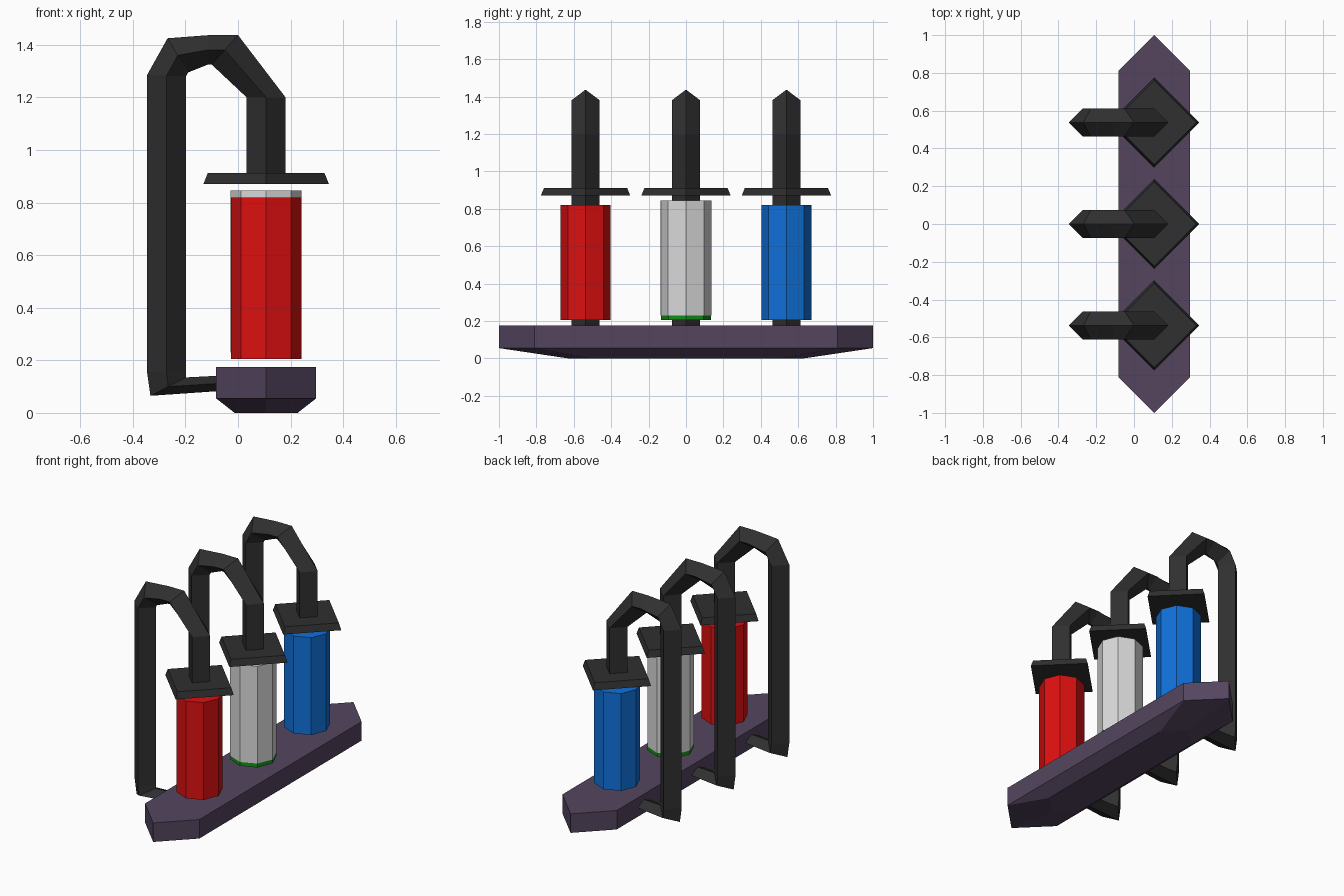
import bpy
import bmesh
from math import cos, sin, tau

if "Cube" in bpy.data.objects:
    bpy.data.objects.remove(bpy.data.objects["Cube"])


def material(name, rgb):
    mat = bpy.data.materials.new(name)
    mat.use_nodes = True
    mat.diffuse_color = (*rgb, 1)
    mat.node_tree.nodes["Principled BSDF"].inputs["Base Color"].default_value = (*rgb, 1)
    return mat


PURPLE = material("dull purple", (0.089, 0.060, 0.114))
BLACK = material("soft black", (0.029, 0.029, 0.029))
RED = material("red", (0.72, 0.005, 0.005))
GREEN = material("green", (0.005, 0.28, 0.007))
WHITE = material("pale grey", (0.70, 0.70, 0.70))
BLUE = material("blue", (0.005, 0.162, 0.70))

AXIS_X = 0.107      # centre line of base and canisters
SPACING = 0.537     # distance between stations along y


def loft(name, rings, mat, location):
    """Skin a list of equal-sized point rings and cap both ends."""
    bm = bmesh.new()
    loops = [[bm.verts.new(p) for p in ring] for ring in rings]
    for a, b in zip(loops, loops[1:]):
        for i in range(len(a)):
            j = (i + 1) % len(a)
            bm.faces.new((a[i], a[j], b[j], b[i]))
    bm.faces.new(loops[0])
    bm.faces.new(loops[-1])
    bmesh.ops.recalc_face_normals(bm, faces=bm.faces)
    mesh = bpy.data.meshes.new(name)
    bm.to_mesh(mesh)
    bm.free()
    mesh.materials.append(mat)
    obj = bpy.data.objects.new(name, mesh)
    obj.location = location
    bpy.context.collection.objects.link(obj)
    return obj


def polygon(sides, radius, z):
    return [(radius * cos(tau * i / sides), radius * sin(tau * i / sides), z)
            for i in range(sides)]


def prism(name, sides, sections, mat, y):
    return loft(name, [polygon(sides, r, z) for r, z in sections], mat, (AXIS_X, y, 0))


# Base: long pointed slab with a bevelled underside
def base_ring(scale, z):
    outline = [(0, -1), (0.19, -0.81), (0.19, 0.81), (0, 1), (-0.19, 0.81), (-0.19, -0.81)]
    return [(x * scale, y * scale, z) for x, y in outline]


loft("base", [base_ring(0.63, 0), base_ring(1, 0.055), base_ring(1, 0.175)],
     PURPLE, (AXIS_X, 0, 0))

# Pipe bends: outer x, outer z, inner x, inner z, half width
BENDS = [
    (0.181, 0.90, 0.033, 0.90, 0.074),
    (0.181, 1.20, 0.033, 1.20, 0.074),
    (0.0, 1.437, -0.10, 1.325, 0.074),
    (-0.11, 1.437, -0.115, 1.325, 0.074),
    (-0.268, 1.425, -0.19, 1.295, 0.074),
    (-0.346, 1.285, -0.198, 1.28, 0.074),
    (-0.346, 0.155, -0.198, 0.16, 0.074),
    (-0.333, 0.065, -0.198, 0.135, 0.074),
    (0.0, 0.088, 0.0, 0.145, 0.06),
]


def pipe_ring(ox, oz, ix, iz, half):
    mx, mz = (ox + ix) / 2, (oz + iz) / 2
    return [(ox, 0, oz), (mx, half, mz), (ix, 0, iz), (mx, -half, mz)]


# Three stations: canister, diamond cap and looped pipe
stations = [("front", -SPACING, RED), ("middle", 0, GREEN), ("back", SPACING, BLUE)]
for label, y, colour in stations:
    prism(label + "_canister", 8, [(0.134, 0.205), (0.134, 0.82)], colour, y)
    prism(label + "_cap", 4, [(0.239, 0.87), (0.222, 0.912)], BLACK, y)
    loft(label + "_pipe", [pipe_ring(*bend) for bend in BENDS], BLACK, (0, y, 0))

# Pale sleeve around the middle canister, leaving a green rim below
prism("middle_sleeve", 8, [(0.135, 0.23), (0.135, 0.845)], WHITE, 0)
